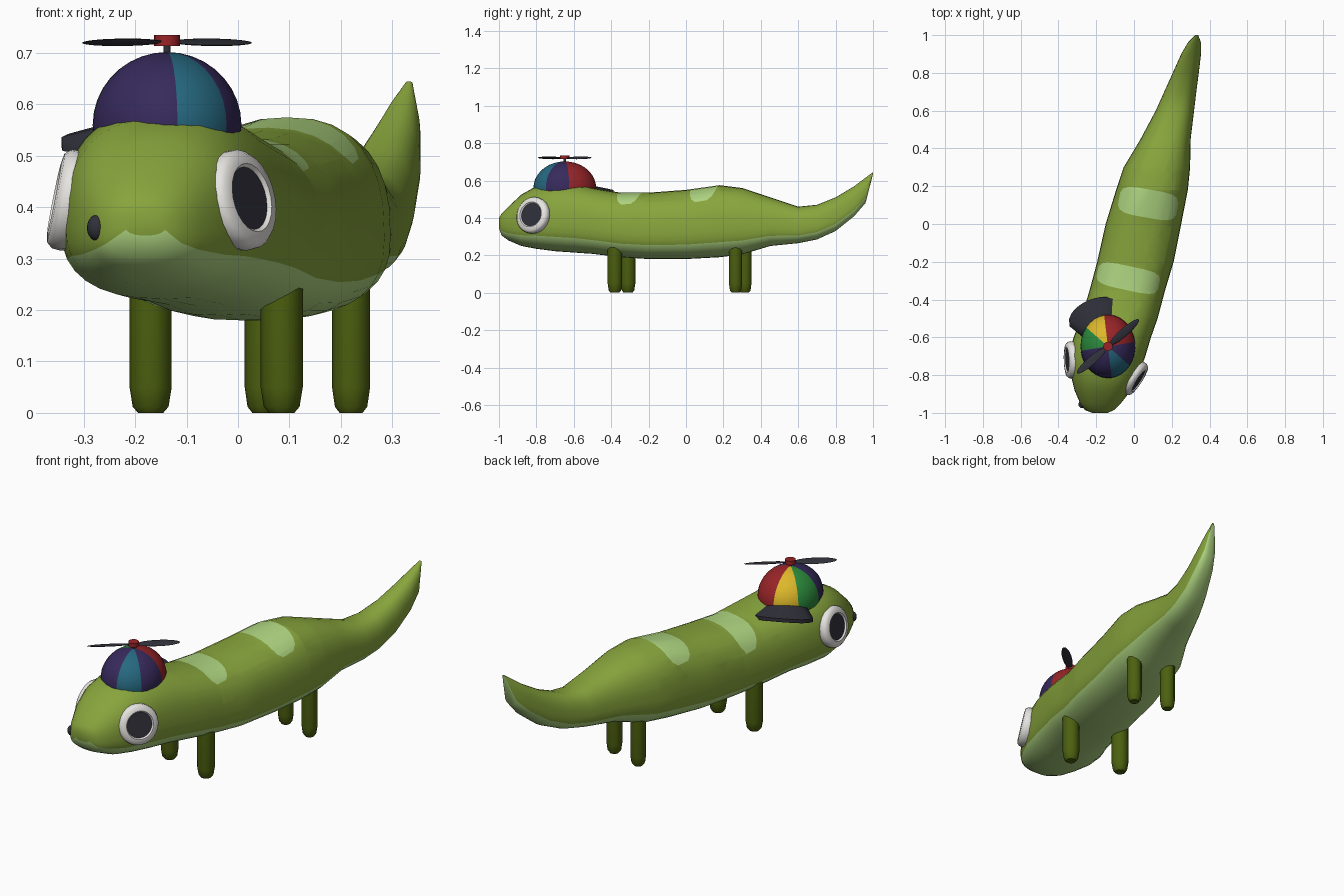
import bpy, bmesh, math
from math import sin, cos, pi, radians
from mathutils import Vector, Matrix

cube = bpy.data.objects.get("Cube")
if cube:
    bpy.data.objects.remove(cube)


def material(name, hex_code):
    channels = [int(hex_code[i:i + 2], 16) / 255 for i in (0, 2, 4)]
    colour = [((c + .055) / 1.055) ** 2.4 for c in channels] + [1]
    mat = bpy.data.materials.new(name)
    mat.use_nodes = True
    mat.diffuse_color = colour
    mat.node_tree.nodes["Principled BSDF"].inputs["Base Color"].default_value = colour
    return mat


SKIN = material("skin green", "87A43C")
PALE = material("pale green", "AED480")
LEG = material("dark leg green", "4C600F")
WHITE = material("eye white", "E6E4E0")
DARK = material("charcoal", "30303A")
RED = material("red", "982428")
YELLOW = material("yellow", "DDB82A")
GREEN = material("cap green", "2B8A3C")
PURPLE = material("purple", "372A5C")
TEAL = material("teal", "266880")
made = []


def finish(name, bm, mats, matrix=Matrix()):
    bm.transform(matrix)
    bmesh.ops.recalc_face_normals(bm, faces=bm.faces)
    mesh = bpy.data.meshes.new(name)
    bm.to_mesh(mesh)
    bm.free()
    for mat in mats:
        mesh.materials.append(mat)
    obj = bpy.data.objects.new(name, mesh)
    bpy.context.collection.objects.link(obj)
    made.append(obj)
    return obj


def loft(rings, rule=lambda row, col: 0):
    """Skin closed rings, cap both ends; rule picks each face's material."""
    bm = bmesh.new()
    rows = [[bm.verts.new(p) for p in ring] for ring in rings]
    n = len(rows[0])
    for r, (a, b) in enumerate(zip(rows, rows[1:])):
        for i in range(n):
            j = (i + 1) % n
            bm.faces.new((a[i], a[j], b[j], b[i])).material_index = rule(r, i)
    bm.faces.new(rows[0]).material_index = rule(0, n // 2)
    bm.faces.new(rows[-1]).material_index = rule(len(rows) - 2, n // 2)
    return bm


def lathe(name, profile, sides, mats, matrix, rule=lambda row, col: 0, start=0):
    rings = [[(r * cos(start + 2 * pi * i / sides), r * sin(start + 2 * pi * i / sides), z)
              for i in range(sides)] for r, z in profile]
    return finish(name, loft(rings, rule), mats, matrix)


def ball(name, centre, size, mat, spin=Matrix()):
    bm = bmesh.new()
    bmesh.ops.create_uvsphere(bm, u_segments=16, v_segments=10, radius=1)
    return finish(name, bm, [mat], Matrix.Translation(centre) @ spin @ Matrix.Diagonal((*size, 1)))


# Body sections: y, left x, right x, bottom z, top z
sections = [
    (-1, -.22, -.14, .345, .4), (-.985, -.26, -.105, .305, .425),
    (-.95, -.285, -.07, .28, .46), (-.88, -.315, -.015, .25, .525),
    (-.8, -.335, .025, .235, .57), (-.7, -.345, .06, .222, .59),
    (-.6, -.32, .09, .215, .585), (-.5, -.28, .125, .208, .56),
    (-.35, -.235, .165, .19, .535), (-.2, -.195, .21, .18, .535),
    (0, -.15, .25, .18, .55), (.18, -.095, .285, .19, .575),
    (.3, -.055, .297, .205, .56), (.45, .035, .3, .25, .51),
    (.6, .115, .318, .265, .46), (.7, .16, .33, .285, .47),
    (.8, .205, .343, .33, .51), (.9, .25, .355, .41, .57),
    (.96, .285, .355, .48, .615), (1, .325, .34, .635, .645)]
SIDES = 32


def soft(v):
    return math.copysign(abs(v) ** .8, v)


def section_ring(y, left, right, low, high):
    mid = low + .39 * (high - low)
    ring = []
    for i in range(SIDES):
        a = 2 * pi * i / SIDES - pi / 8
        s = soft(sin(a))
        ring.append(((left + right) / 2 + (right - left) / 2 * soft(cos(a)), y,
                     mid + s * ((high - mid) if s > 0 else (mid - low))))
    return ring


# Belly is the strip of faces below the flank line
body = loft([section_ring(*s) for s in sections],
            lambda row, col: 1 if col >= SIDES * 5 // 8 else 0)
bmesh.ops.recalc_face_normals(body, faces=body.faces)

# Pale back stripes, cut into the skin along rounded outlines
for cx, cy, half_len, half_wid, turn in ((.075, .108, .158, .075, -10),
                                         (-.03, -.287, .168, .064, -12)):
    centre = Vector((cx, cy, 0))
    spin = Matrix.Rotation(radians(turn), 3, 'Z')
    outline = [centre + spin @ Vector((half_len * math.copysign(abs(cos(a)) ** .5, cos(a)),
                                       half_wid * math.copysign(abs(sin(a)) ** .5, sin(a)), 0))
               for a in (2 * pi * (k + .5) / 16 for k in range(16))]
    walls = []
    for p, q in zip(outline, outline[1:] + outline[:1]):
        walls.append((p, Vector((q.y - p.y, p.x - q.x, 0)).normalized()))
    for co, no in walls:
        faces = [f for f in body.faces if f.material_index == 0 and f.normal.z > .05
                 and abs(f.calc_center_median().y - cy) < .25]
        edges = {e for f in faces for e in f.edges}
        verts = {v for f in faces for v in f.verts}
        bmesh.ops.bisect_plane(body, geom=faces + list(edges) + list(verts), dist=1e-5,
                               plane_co=co, plane_no=no)
        body.normal_update()
    for f in body.faces:
        c = f.calc_center_median()
        c.z, up = 0, f.normal.z
        if up > .05 and all((c - co).dot(no) < 0 for co, no in walls):
            f.material_index = 1
finish("body", body, [SKIN, PALE])

# Legs
for name, x, y, r in (("front_left_leg", .085, -.38, .041), ("front_right_leg", -.17, -.31, .041),
                      ("rear_left_leg", .22, .265, .037), ("rear_right_leg", .05, .315, .037)):
    lathe(name, [(r * .6, 0), (r * .85, .012), (r, .05), (r, .26)], 10, [LEG],
          Matrix.Translation((x, y, 0)))

# Eyes: white rounded rim around a dark pupil
rim = [(.09, -.05), (.099, -.012), (.098, .006), (.088, .018), (.068, .021), (.062, .014), (.02, .014)]
for name, pos, facing in (("left_eye", (.01, -.82, .415), (.84, -.54, .2)),
                          ("right_eye", (-.337, -.72, .415), (-1, -.03, .2))):
    turn = Vector(facing).to_track_quat('Z', 'Y').to_matrix().to_4x4()
    lathe(name, rim, 24, [WHITE, DARK], Matrix.Translation(pos) @ turn,
          lambda row, col: 1 if row >= len(rim) - 2 else 0)

# Nostrils
ball("left_nostril", (-.165, -.978, .36), (.022, .02, .025), DARK)
ball("right_nostril", (-.275, -.955, .36), (.019, .02, .025), DARK)

# Cap crown in eight panels, starting at the red pair
hat = Vector((-.138, -.648, .56))
dome = [(cos(a), sin(a)) for a in (radians(d) for d in range(-20, 90, 10))] + [(.02, 1)]
panels = [0, 0, 1, 2, 3, 3, 4, 3]
lathe("cap_crown", dome, 32, [RED, YELLOW, GREEN, PURPLE, TEAL],
      Matrix.Translation(hat) @ Matrix.Diagonal((.145, .168, .142, 1)),
      lambda row, col: panels[col // 4], radians(8))

# Cap brim: a drooping curved peak behind the crown
brim = []
for k in range(13):
    t = k / 6 - 1
    a = radians(114 - 46 * t)
    reach = .14 + .125 * (1 - t ** 4) ** .5
    drop = -.035 * t * t
    brim.append([(r * cos(a), r * sin(a), z + drop) for r, z in
                 ((.13, .018), (reach, -.008), (reach, -.026), (.13, 0))])
finish("cap_brim", loft(brim), [DARK], Matrix.Translation(hat))

# Propeller on a thin stem
base = Matrix.Translation((hat.x, hat.y, 0))
lathe("propeller_stem", [(.007, .69), (.007, .72)], 10, [DARK], base)
lathe("propeller_hub", [(.025, .714), (.025, .735)], 16, [RED], base)
for name, angle in (("propeller_blade_back", 41), ("propeller_blade_front", 221)):
    spin = Matrix.Rotation(radians(angle), 4, 'Z')
    middle = Vector((hat.x, hat.y, .721)) + spin @ Vector((.115, 0, 0))
    ball(name, middle, (.103, .023, .005), DARK, spin @ Matrix.Rotation(radians(14), 4, 'X'))

# Smooth shading with crisp edges
bpy.ops.object.select_all(action='DESELECT')
for obj in made:
    obj.select_set(True)
bpy.context.view_layer.objects.active = made[0]
bpy.ops.object.shade_smooth_by_angle(angle=radians(48))
